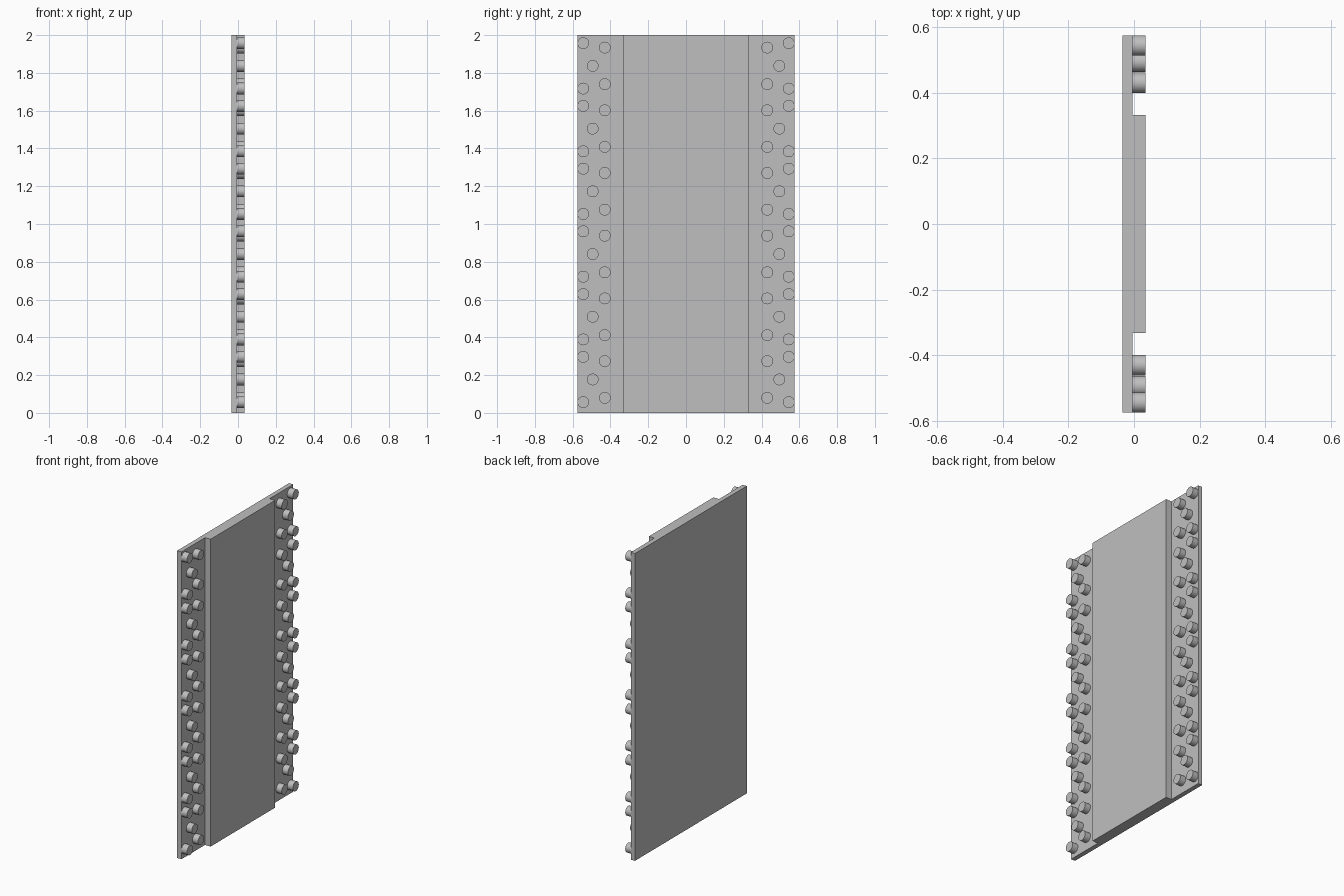
import bpy
import math

cube = bpy.data.objects.get("Cube")
if cube:
    bpy.data.objects.remove(cube, do_unlink=True)

grey = bpy.data.materials.new("light_grey")
grey.use_nodes = True
colour = (0.52, 0.52, 0.52, 1)
grey.diffuse_color = colour
grey.node_tree.nodes["Principled BSDF"].inputs["Base Color"].default_value = colour

HEIGHT = 2.0
BACK, STEP, FACE = -0.035, -0.005, 0.035   # plate back, plate face, raised face


def box(name, x0, x1, half_width):
    bpy.ops.mesh.primitive_cube_add(size=1, location=((x0 + x1) / 2, 0, HEIGHT / 2))
    ob = bpy.context.object
    ob.name = name
    ob.scale = (x1 - x0, 2 * half_width, HEIGHT)
    bpy.ops.object.transform_apply(location=False, rotation=False, scale=True)
    ob.data.materials.append(grey)


def peg(name, y, z):
    bpy.ops.mesh.primitive_cylinder_add(
        vertices=32, radius=0.031, depth=FACE - STEP,
        location=((STEP + FACE) / 2, y, z), rotation=(0, math.pi / 2, 0))
    ob = bpy.context.object
    ob.name = name
    ob.data.materials.append(grey)
    bpy.ops.object.shade_smooth_by_angle(angle=math.radians(40))


# Thin backing plate and raised central panel
box("backing_plate", BACK, STEP, 0.575)
box("raised_panel", STEP, FACE, 0.332)

# Peg clusters of five, repeated up both edges
cluster = [(0.544, -0.12), (0.43, -0.097), (0.494, 0), (0.43, 0.097), (0.544, 0.12)]
for side, label in ((-1, "front"), (1, "back")):
    for row in range(6):
        centre = 0.177 + row * 0.332
        for i, (y, dz) in enumerate(cluster):
            peg(f"{label}_peg_{row + 1}_{i + 1}", side * y, centre + dz)
